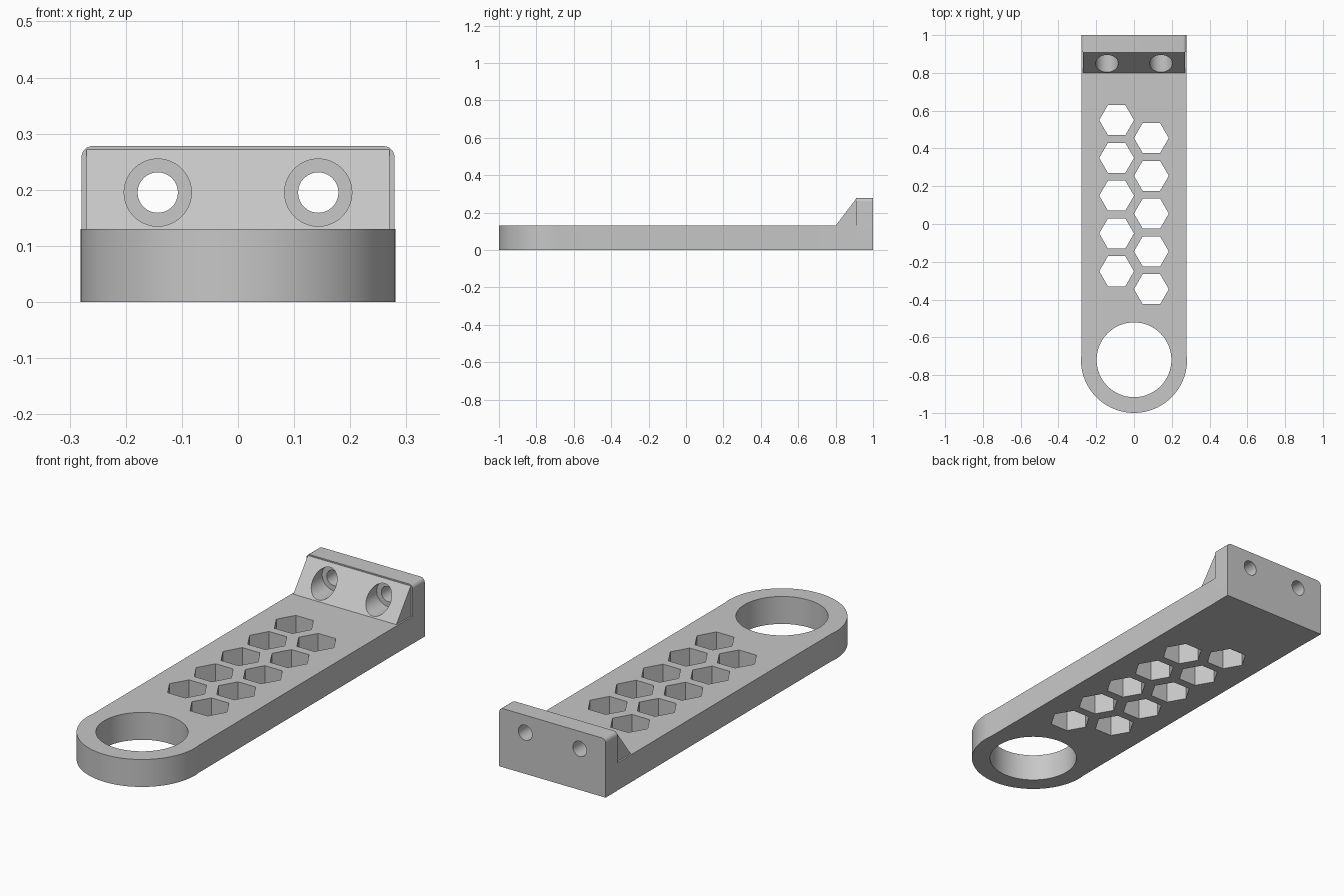
import bpy
import bmesh
from math import cos, sin, pi, radians
from mathutils import Matrix, Vector

default_cube = bpy.data.objects.get("Cube")
if default_cube:
    bpy.data.objects.remove(default_cube, do_unlink=True)

HALF = 0.278        # half width of the arm
THICK = 0.13        # arm thickness
RING_Y = -0.719     # centre of the ring end
RING_R = 0.281

grey = bpy.data.materials.new("plain grey")
grey.use_nodes = True
grey.diffuse_color = (0.57, 0.57, 0.57, 1)
grey.node_tree.nodes["Principled BSDF"].inputs["Base Color"].default_value = grey.diffuse_color


def prism(name, outline, matrix, depth):
    """Extrude a 2D outline along the local z axis, then place it."""
    bm = bmesh.new()
    face = bm.faces.new([bm.verts.new((u, v, 0)) for u, v in outline])
    new = bmesh.ops.extrude_face_region(bm, geom=[face])["geom"]
    moved = [g for g in new if isinstance(g, bmesh.types.BMVert)]
    bmesh.ops.translate(bm, verts=moved, vec=(0, 0, depth))
    bmesh.ops.transform(bm, matrix=matrix, verts=bm.verts)
    bmesh.ops.recalc_face_normals(bm, faces=bm.faces)
    mesh = bpy.data.meshes.new(name)
    bm.to_mesh(mesh)
    bm.free()
    mesh.materials.append(grey)
    obj = bpy.data.objects.new(name, mesh)
    bpy.context.collection.objects.link(obj)
    return obj


def arc(cx, cy, r, start, end, steps):
    angles = [radians(start + (end - start) * i / steps) for i in range(steps + 1)]
    return [(cx + r * cos(a), cy + r * sin(a)) for a in angles]


def circle(cx, cy, r, sides):
    return arc(cx, cy, r, 0, 360, sides)[:-1]


def combine(target, tool, operation):
    """Apply a boolean to the target and discard the tool."""
    mod = target.modifiers.new("join", 'BOOLEAN')
    mod.operation = operation
    mod.solver = 'EXACT'
    mod.object = tool
    bpy.context.view_layer.objects.active = target
    bpy.ops.object.modifier_apply(modifier=mod.name)
    bpy.data.objects.remove(tool, do_unlink=True)


def upright(y):
    """Outline in x and z, depth running towards the back."""
    return Matrix(((1, 0, 0, 0), (0, 0, 1, y), (0, 1, 0, 0), (0, 0, 0, 1)))


# Flat arm with a round end
outline = arc(0, RING_Y, RING_R, 180, 360, 48)
outline += [(HALF, RING_Y + 0.03), (HALF, 0.96), (-HALF, 0.96), (-HALF, RING_Y + 0.03)]
bracket = prism("bracket_arm", outline, Matrix(), THICK)

# Mounting wall with rounded top corners
W, TOP, R = 0.279, 0.278, 0.02
wall = [(-W, 0), (W, 0)]
wall += arc(W - R, TOP - R, R, 0, 90, 6) + arc(R - W, TOP - R, R, 90, 180, 6)
combine(bracket, prism("mounting_wall", wall, upright(0.91), 0.09), 'UNION')

# Sloped gusset between arm and wall, outline in y and z
along_x = Matrix(((0, 0, 1, -0.27), (1, 0, 0, 0), (0, 1, 0, 0), (0, 0, 0, 1)))
gusset = [(0.80, THICK), (0.80, 0.12), (0.93, 0.12), (0.93, 0.272), (0.908, 0.272)]
combine(bracket, prism("gusset", gusset, along_x, 0.54), 'UNION')

# Large ring opening
below = Matrix.Translation(Vector((0, 0, -0.1)))
combine(bracket, prism("ring_cutter", circle(0, RING_Y, 0.198, 64), below, 0.4), 'DIFFERENCE')

# Two staggered columns of hexagonal openings
for x, first in ((-0.092, 0.55), (0.092, 0.455)):
    for i in range(5):
        hexagon = circle(x, first - 0.2 * i, 0.092, 6)
        combine(bracket, prism("hex_cutter", hexagon, below, 0.4), 'DIFFERENCE')

# Counterbored screw holes
for x in (-0.143, 0.143):
    combine(bracket, prism("bore_cutter", circle(x, 0.195, 0.06, 40), upright(0.7), 0.22), 'DIFFERENCE')
    combine(bracket, prism("screw_cutter", circle(x, 0.195, 0.036, 32), upright(0.7), 0.5), 'DIFFERENCE')

# Smooth the curved walls and keep the corners crisp
bpy.ops.object.select_all(action='DESELECT')
bracket.select_set(True)
bpy.context.view_layer.objects.active = bracket
bpy.ops.object.shade_smooth_by_angle(angle=radians(30))
